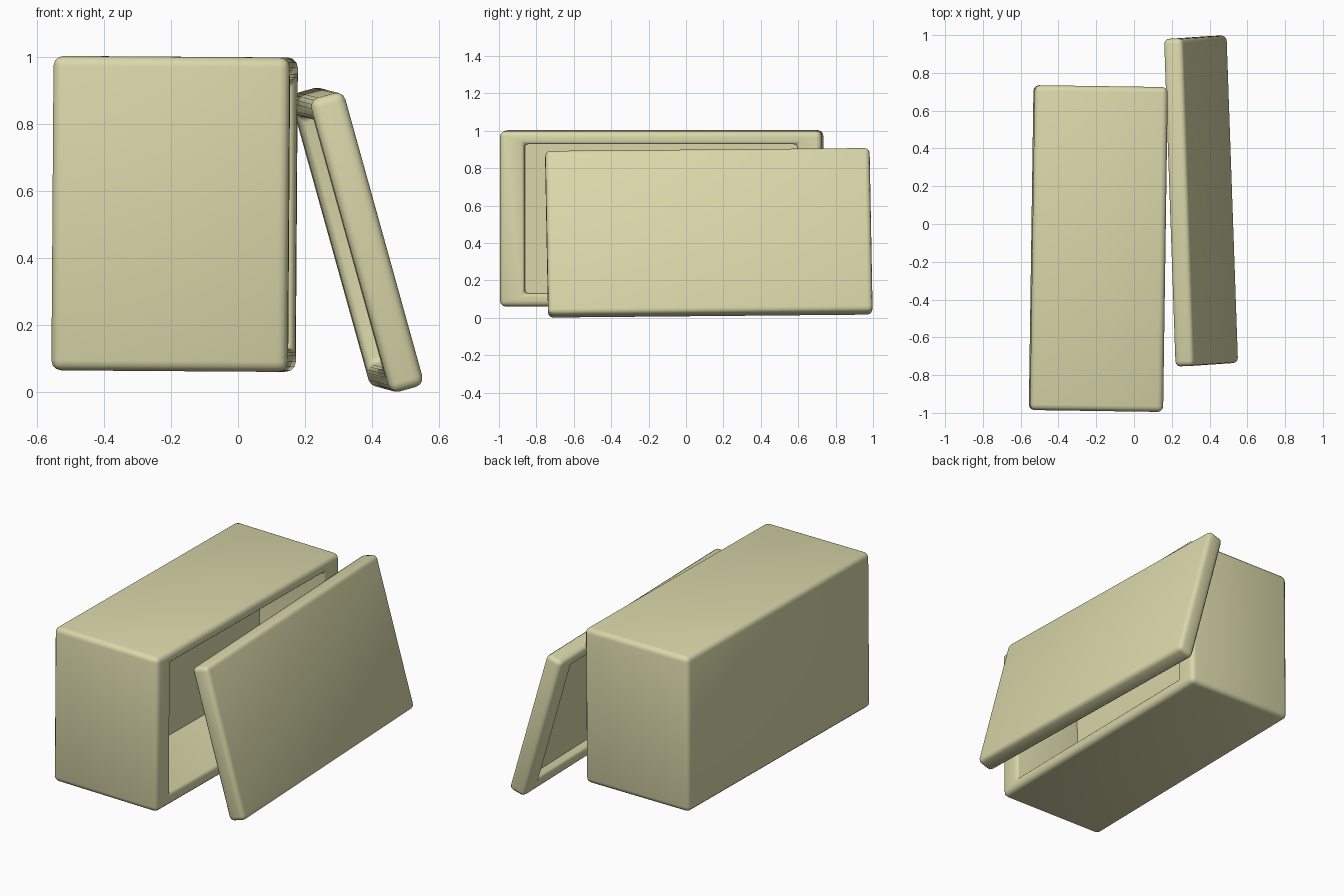
import bpy, bmesh, math
from mathutils import Matrix, Vector

if "Cube" in bpy.data.objects:
    bpy.data.objects.remove(bpy.data.objects["Cube"])

mat = bpy.data.materials.new("pale khaki")
mat.diffuse_color = (0.70, 0.685, 0.40, 1)
mat.use_nodes = True
mat.node_tree.nodes["Principled BSDF"].inputs["Base Color"].default_value = mat.diffuse_color


def hollow_box(name, size, margin_y, margin_z, depth, bevel, side, matrix):
    """Rounded box with a rectangular recess sunk into its +x or -x face."""
    bm = bmesh.new()
    bmesh.ops.create_cube(bm, size=1)
    bmesh.ops.scale(bm, vec=size, verts=bm.verts)
    outer = list(bm.edges)
    bm.normal_update()
    face = next(f for f in bm.faces if f.normal.x * side > 0.9)
    # rim
    bmesh.ops.inset_individual(bm, faces=[face], thickness=0.05)
    for v in face.verts:
        v.co.y = math.copysign(size[1] / 2 - margin_y, v.co.y)
        v.co.z = math.copysign(size[2] / 2 - margin_z, v.co.z)
    rim = list(face.edges)
    # recess
    ext = bmesh.ops.extrude_discrete_faces(bm, faces=[face])
    floor = ext["faces"][0]
    for v in floor.verts:
        v.co.x -= side * depth
    rim_x = side * size[0] / 2
    inner = [e for e in bm.edges
             if abs(e.verts[0].co.x - e.verts[1].co.x) > depth * 0.9
             and all(abs(v.co.y) < size[1] / 2 - 0.01 for v in e.verts)]
    lip = [e for e in bm.edges
           if all(abs(v.co.x - rim_x) < 1e-4 and abs(v.co.y) < size[1] / 2 - 0.01
                  for v in e.verts)]
    # rounded outer edges, then rounded mouth of the recess
    outer = [e for e in outer if e.is_valid]
    bmesh.ops.bevel(bm, geom=outer, offset=bevel, segments=3, profile=0.5,
                    affect='EDGES', clamp_overlap=True)
    lip = [e for e in lip + inner if e.is_valid]
    bmesh.ops.bevel(bm, geom=lip, offset=0.02, segments=3, profile=0.5,
                    affect='EDGES', clamp_overlap=True)
    bmesh.ops.recalc_face_normals(bm, faces=bm.faces)
    mesh = bpy.data.meshes.new(name)
    bm.to_mesh(mesh)
    bm.free()
    mesh.materials.append(mat)
    ob = bpy.data.objects.new(name, mesh)
    bpy.context.collection.objects.link(ob)
    ob.matrix_world = matrix
    bpy.ops.object.select_all(action='DESELECT')
    ob.select_set(True)
    bpy.context.view_layer.objects.active = ob
    bpy.ops.object.shade_smooth_by_angle(angle=math.radians(40))
    return ob


# box lying on its side, mouth towards +x
box_matrix = (Matrix.Translation((-0.189, -0.13, 0.532))
              @ Matrix.Rotation(math.radians(-0.83), 4, 'Z')
              @ Matrix.Rotation(math.radians(0.4), 4, 'Y'))
hollow_box("box", (0.705, 1.72, 0.938), 0.13, 0.07, 0.45, 0.03, 1, box_matrix)

# lid leaning against the mouth, shallow recess facing the box
y = Vector((-0.035, 1, 0.009)).normalized()
z = Vector((-0.268, -0.02, 0.965))
z = (z - y * z.dot(y)).normalized()
x = y.cross(z)
lid_matrix = (Matrix.Translation((0.355, 0.122, 0.455))
              @ Matrix((x, y, z)).transposed().to_4x4())
hollow_box("lid", (0.105, 1.735, 0.91), 0.13, 0.07, 0.055, 0.027, -1, lid_matrix)
